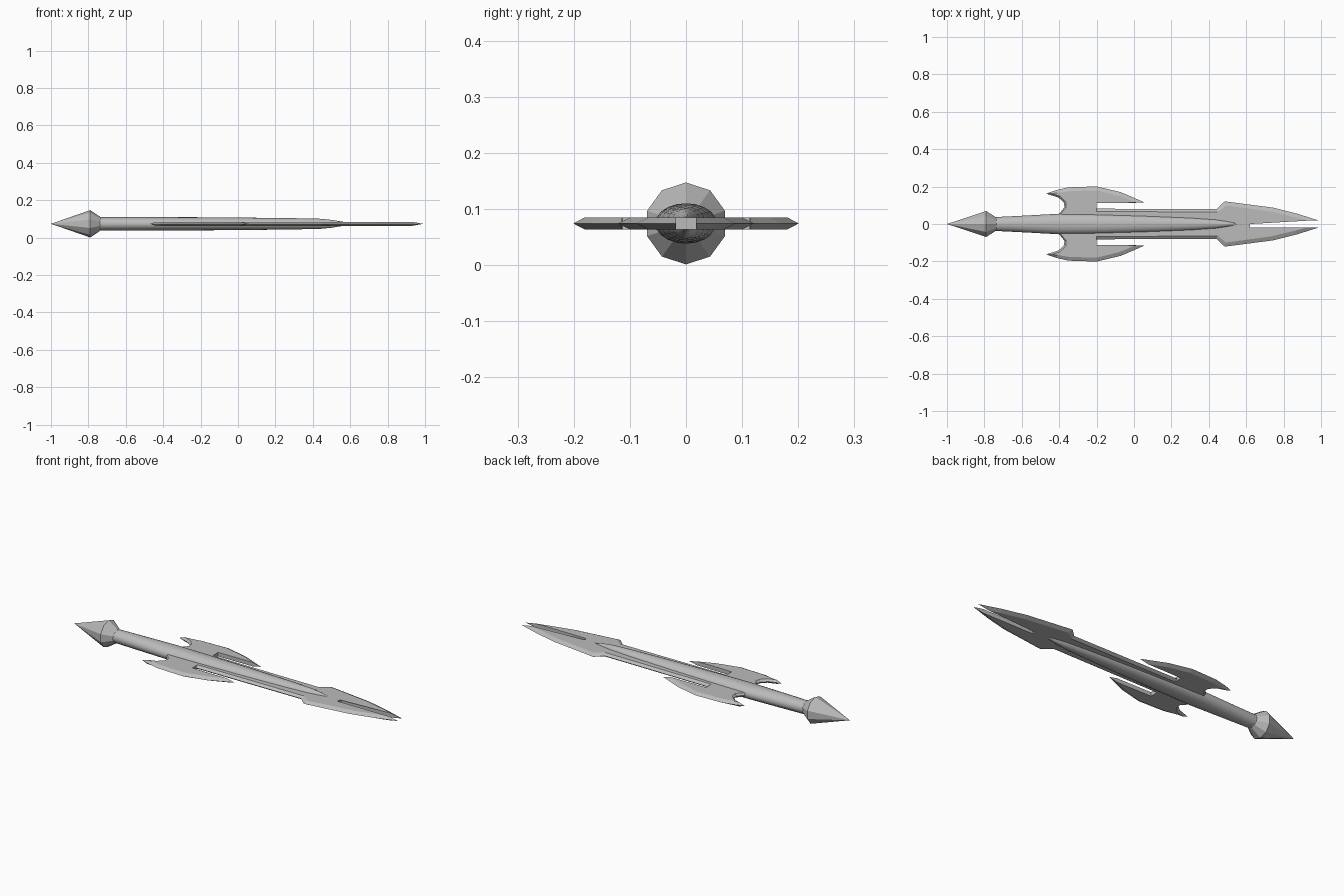
import bpy, bmesh, math

if "Cube" in bpy.data.objects:
    bpy.data.objects.remove(bpy.data.objects["Cube"])

CZ = 0.074      # height of the weapon's axis
HALF = 0.011    # half thickness of the flat plates

steel = bpy.data.materials.new("grey steel")
steel.diffuse_color = (0.5, 0.5, 0.5, 1)
steel.use_nodes = True
steel.node_tree.nodes["Principled BSDF"].inputs["Base Color"].default_value = steel.diffuse_color


def finish(name, bm, angle):
    bmesh.ops.recalc_face_normals(bm, faces=bm.faces)
    mesh = bpy.data.meshes.new(name)
    bm.to_mesh(mesh)
    bm.free()
    mesh.materials.append(steel)
    obj = bpy.data.objects.new(name, mesh)
    bpy.context.collection.objects.link(obj)
    bpy.ops.object.select_all(action='DESELECT')
    obj.select_set(True)
    bpy.context.view_layer.objects.active = obj
    if angle:
        bpy.ops.object.shade_smooth_by_angle(angle=math.radians(angle))
    return obj


def loft(name, sections, sides, angle):
    """Elliptical rings (x, half width, half height) along the x axis."""
    bm = bmesh.new()
    rings = []
    for x, ry, rz in sections:
        ring = []
        for i in range(sides):
            a = 2 * math.pi * i / sides
            ring.append(bm.verts.new((x, ry * math.sin(a), CZ + rz * math.cos(a))))
        rings.append(ring)
    for r0, r1 in zip(rings, rings[1:]):
        for i in range(sides):
            j = (i + 1) % sides
            bm.faces.new((r0[i], r0[j], r1[j], r1[i]))
    bm.faces.new(rings[0])
    bm.faces.new(rings[-1])
    bmesh.ops.remove_doubles(bm, verts=bm.verts, dist=0.0002)
    return finish(name, bm, angle)


def plate(name, outline, side):
    """Flat plate; each point is (x, y, dx, dy) with its bevel offset inward."""
    bm = bmesh.new()
    mid = [bm.verts.new((x, side * y, CZ)) for x, y, dx, dy in outline]
    n = len(outline)
    for s in (1, -1):
        flat = [bm.verts.new((x + dx, side * (y + dy), CZ + s * HALF))
                for x, y, dx, dy in outline]
        for i in range(n):
            j = (i + 1) % n
            bm.faces.new((mid[i], mid[j], flat[j], flat[i]))
        face = bm.faces.new(flat)
        bmesh.ops.triangulate(bm, faces=[face])
    return finish(name, bm, 0)


# pointed ten-sided pommel
loft("pommel", [(-1.0, 0, 0), (-0.79, 0.073, 0.073), (-0.735, 0.036, 0.036)], 10, 25)

# round grip that runs into the tapering central ridge
loft("grip_and_ridge", [
    (-0.76, 0.036, 0.035), (-0.58, 0.045, 0.036), (-0.40, 0.055, 0.036),
    (-0.20, 0.052, 0.035), (0.05, 0.045, 0.033), (0.30, 0.035, 0.030),
    (0.44, 0.025, 0.027), (0.50, 0.016, 0.021), (0.575, 0.0, 0.009)], 20, 40)

# one half of the forked blade
blade = [
    (-0.30, 0.0, 0, 0), (0.62, 0.0, 0, 0), (0.62, 0.018, 0, 0),
    (0.99, 0.018, -0.06, 0), (0.87, 0.056, -0.01, -0.02),
    (0.74, 0.088, -0.005, -0.022), (0.485, 0.121, 0.008, -0.022),
    (0.44, 0.079, 0.008, -0.015), (-0.20, 0.082, 0, -0.015), (-0.30, 0.082, 0, -0.015)]

# one swept wing of the guard
wing = [
    (-0.40, 0.0, 0, 0), (-0.20, 0.0, 0, 0), (-0.20, 0.112, 0, 0),
    (0.06, 0.114, -0.05, 0), (-0.07, 0.170, -0.008, -0.020),
    (-0.20, 0.201, 0, -0.021), (-0.35, 0.196, 0.004, -0.020),
    (-0.42, 0.180, 0.012, -0.014), (-0.47, 0.162, 0.03, 0.001),
    (-0.405, 0.142, 0.01, 0.006), (-0.375, 0.115, 0.01, 0.003),
    (-0.372, 0.090, 0.01, 0), (-0.40, 0.055, 0.008, 0)]

for label, side in (("left", 1), ("right", -1)):
    plate("blade_" + label, blade, side)
    plate("guard_wing_" + label, wing, side)
